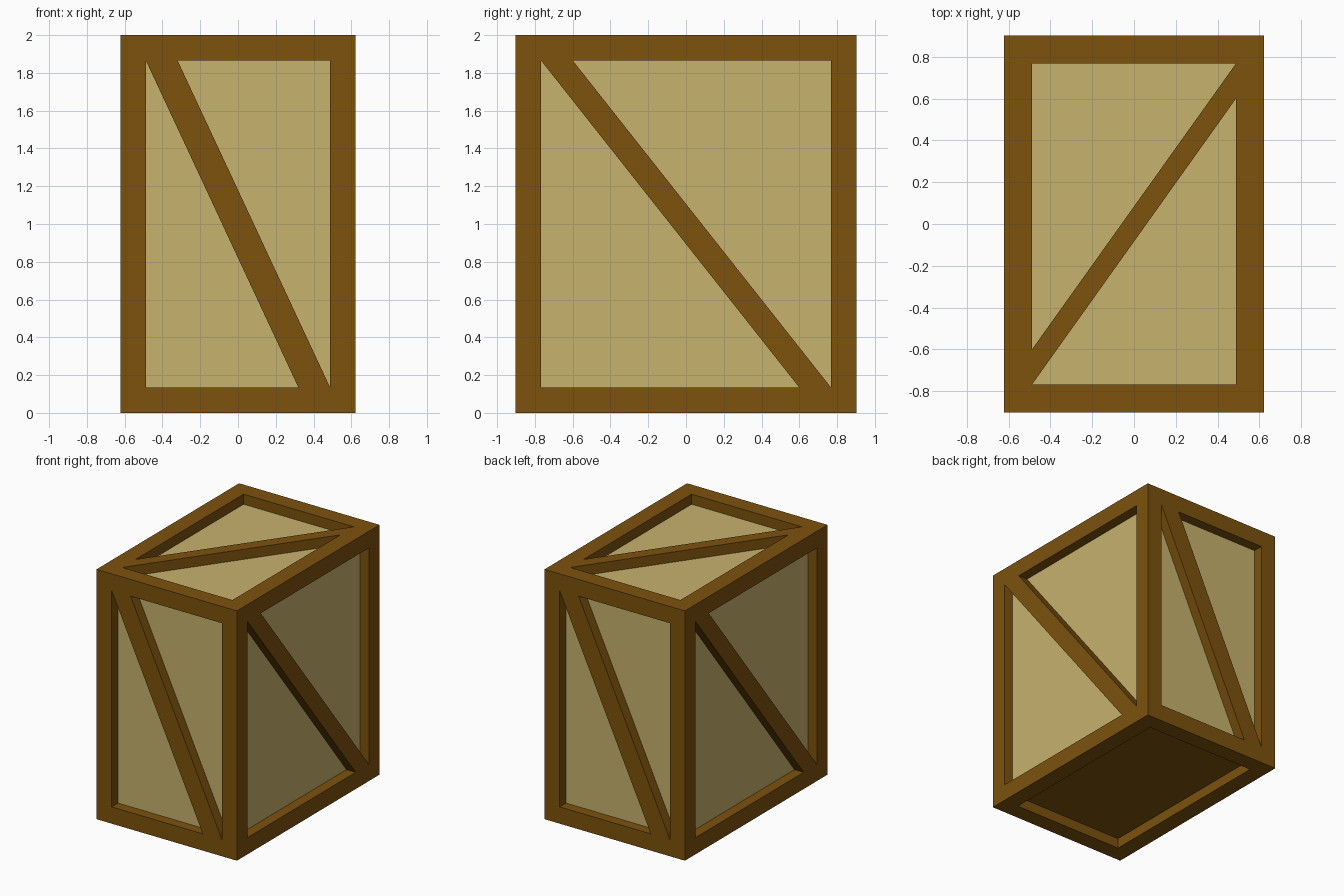
import bpy, bmesh
from mathutils import Vector

if "Cube" in bpy.data.objects:
    bpy.data.objects.remove(bpy.data.objects["Cube"])

HX, HY, HZ = 0.622, 0.902, 1.0   # half sizes of the crate
RIM, DEPTH, BRACE = 0.134, 0.081, 0.168
CENTRE = Vector((0, 0, 1))
HALF = Vector((HX, HY, HZ))
X, Y, Z = Vector((1, 0, 0)), Vector((0, 1, 0)), Vector((0, 0, 1))

frame, panels = bmesh.new(), bmesh.new()


def half(axis):
    return sum(abs(axis[i]) * HALF[i] for i in range(3))


def add_face(bm, points):
    bm.faces.new([bm.verts.new(p) for p in points])


def add_side(u, v, braced=True):
    """One crate side: rim, optional diagonal brace, recess walls and panels."""
    n = u.cross(v)
    W, H, D = half(u), half(v), half(n)
    a, b, s = W - RIM, H - RIM, BRACE

    def at(p, depth=0.0):
        return CENTRE + u * p[0] + v * p[1] + n * (D - depth)

    tl, bl, br, tr = (-a, b), (-a, -b), (a, -b), (a, b)
    TL, BL, BR, TR = (-W, H), (-W, -H), (W, -H), (W, H)
    top, low = [(s - a, b)], [(a - s, -b)]   # brace ends on the rim
    if not braced:
        top, low = [], []

    # Rim boards and brace, flush with each other
    flat = [[TL, BL, bl, tl], [BL, BR, br, *low, bl],
            [BR, TR, tr, br], [TR, TL, tl, *top, tr]]
    holes = [[tl, bl, br, tr]]
    if braced:
        flat.append([tl, low[0], br, top[0]])
        holes = [[tl, bl, low[0]], [top[0], br, tr]]
    for poly in flat:
        add_face(frame, [at(p) for p in poly])

    # Recess walls and the sunken panels
    for hole in holes:
        for p, q in zip(hole, hole[1:] + hole[:1]):
            add_face(frame, [at(p), at(q), at(q, DEPTH), at(p, DEPTH)])
        add_face(panels if braced else frame, [at(p, DEPTH) for p in hole])


# Four walls, lid and plain underside
for u in (X, Y, -X, -Y):
    add_side(u, Z)
add_side(Y, -X)
add_side(X, -Y, braced=False)


def finish(bm, name, colour):
    bmesh.ops.remove_doubles(bm, verts=bm.verts, dist=1e-5)
    mesh = bpy.data.meshes.new(name)
    bm.to_mesh(mesh)
    bm.free()
    mat = bpy.data.materials.new(name + "_wood")
    mat.diffuse_color = colour
    mat.use_nodes = True
    mat.node_tree.nodes["Principled BSDF"].inputs["Base Color"].default_value = mat.diffuse_color
    mesh.materials.append(mat)
    bpy.context.collection.objects.link(bpy.data.objects.new(name, mesh))


finish(frame, "crate_frame", (0.202, 0.084, 0.004, 1))
finish(panels, "crate_panels", (0.578, 0.445, 0.156, 1))
